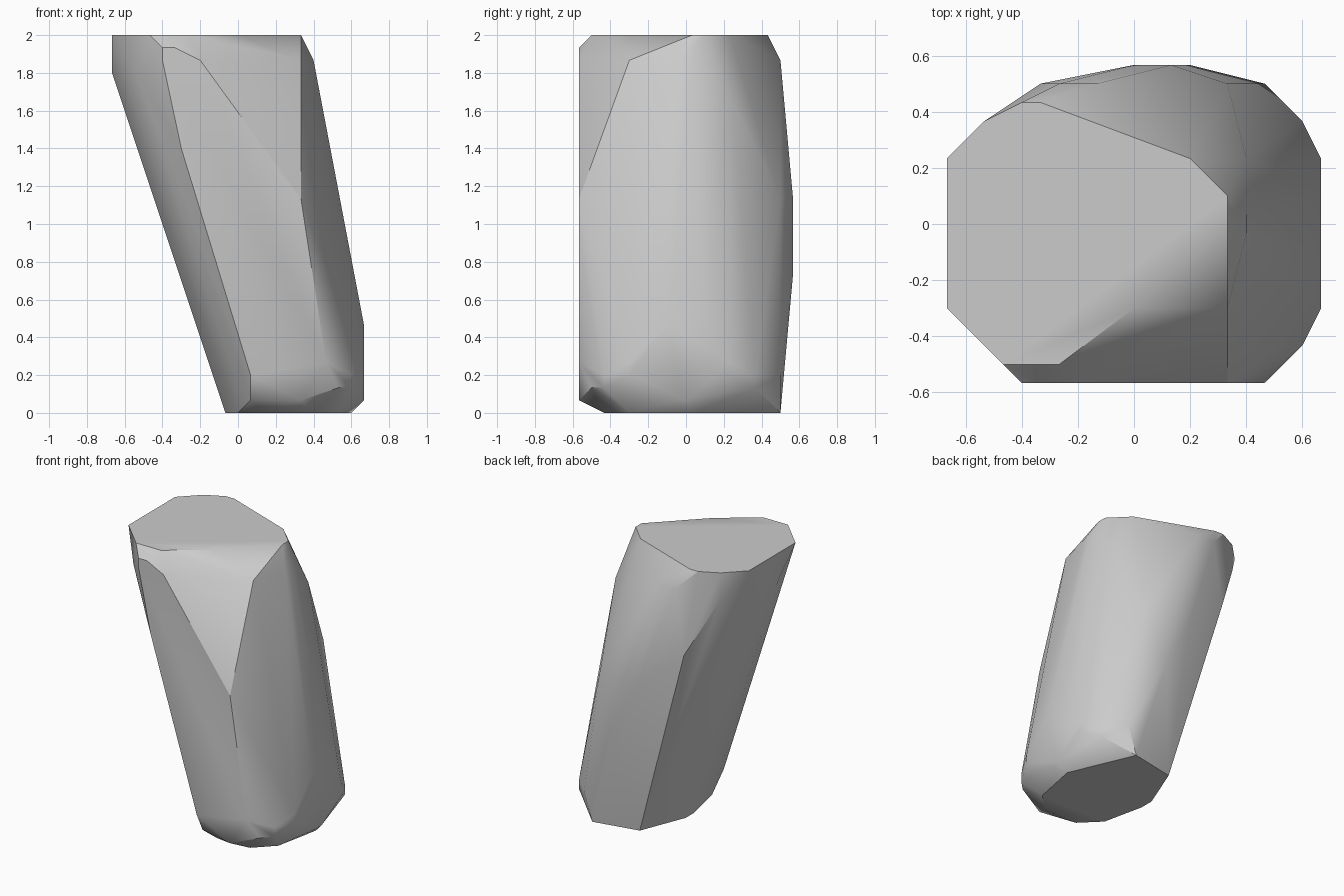
import bpy
import bmesh
from math import radians

cube = bpy.data.objects.get("Cube")
if cube:
    bpy.data.objects.remove(cube, do_unlink=True)

U = 1 / 15  # all corners of the stone sit on this grid step


def level(bm, z, *corners):
    """Add a ring of corners at one height."""
    for x, y in corners:
        bm.verts.new((x * U, y * U, z * U))


stone = bmesh.new()

# Flat foot and its chamfer
level(stone, 0, (6, 7.5), (1, 6.5), (-1, 1.5), (-1, 0), (0, -4.5),
      (2, -6.5), (6, -6.5), (8, -4.5), (9, .5))
level(stone, 1, (1, -7.5), (5, -8.5), (10, 0), (10, -1))
level(stone, 2, (9, 5.5), (9, -6.5), (8, -7.5), (0, -6.5))
level(stone, 3, (7, 7.5), (10, 3.5), (10, -4.5), (9, 5.5), (9, -6.5), (1, -8.5))

# Leaning body
level(stone, 4, (7, -8.5), (10, 3.5), (10, -4.5))
level(stone, 7, (10, 1.5), (10, -1.5))
level(stone, 11, (3, 8.5))
level(stone, 17, (0, 8.5), (2, 8.5), (5, 7.5), (5, -8.5))
level(stone, 21, (-5, 7.5), (-4.5, -8.5))

# Shoulder
level(stone, 25, (6, 3.5))
level(stone, 27, (-10, 1.5), (-10, -1.5), (-8, 5.5), (-8, -6.5))
level(stone, 28, (-4, 7.5), (-2, 7.5), (6, .5), (6, -.5), (5, -4.5),
      (-6, -8.5), (-3, -8.5))
level(stone, 29, (-6, -8.5), (-5, -8.5))

# Flat top
level(stone, 30, (-10, 3.5), (-10, -4.5), (-7, -7.5), (-4, -7.5), (0, -4.5),
      (5, .5), (5, 1.5), (3, 3.5), (-5, 6.5), (-6, 6.5), (-8, 5.5))

# Wrap the corners in one convex skin
hull = bmesh.ops.convex_hull(stone, input=stone.verts)
spare = {g for g in hull["geom_interior"] + hull["geom_unused"]
         if isinstance(g, bmesh.types.BMVert)}
bmesh.ops.delete(stone, geom=list(spare), context='VERTS')
bmesh.ops.dissolve_limit(stone, angle_limit=radians(1),
                         verts=stone.verts, edges=stone.edges)
bmesh.ops.recalc_face_normals(stone, faces=stone.faces)

mesh = bpy.data.meshes.new("leaning_stone")
stone.to_mesh(mesh)
stone.free()
body = bpy.data.objects.new("leaning_stone", mesh)
bpy.context.collection.objects.link(body)

# Plain grey surface
grey = bpy.data.materials.new("stone_grey")
grey.use_nodes = True
grey.diffuse_color = (0.6, 0.6, 0.6, 1)
grey.node_tree.nodes["Principled BSDF"].inputs["Base Color"].default_value = (0.6, 0.6, 0.6, 1)
mesh.materials.append(grey)

bpy.ops.object.select_all(action='DESELECT')
body.select_set(True)
bpy.context.view_layer.objects.active = body
bpy.ops.object.shade_smooth_by_angle(angle=radians(30))
